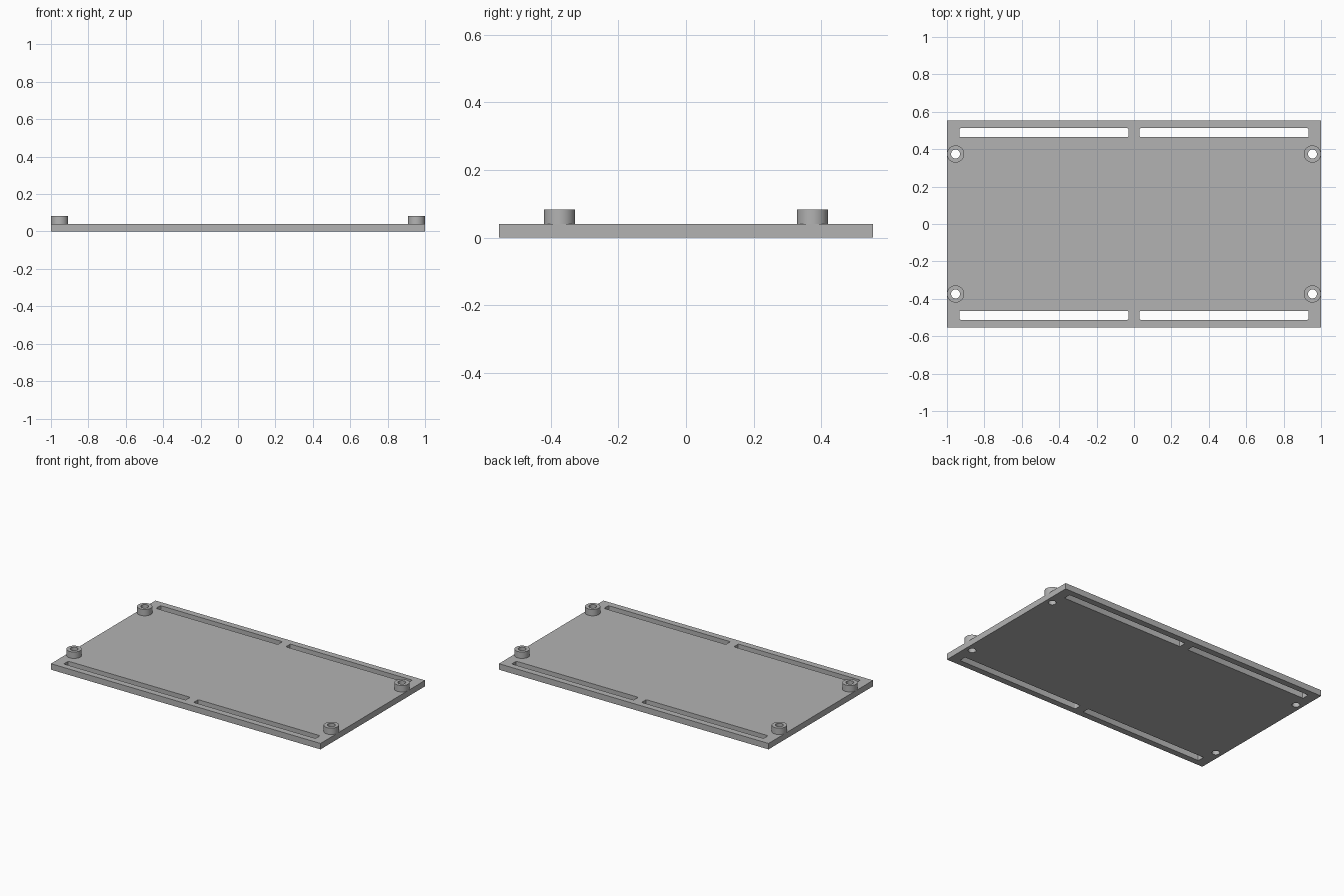
import bpy, bmesh
from mathutils import Matrix, Vector

cube = bpy.data.objects.get("Cube")
if cube:
    bpy.data.objects.remove(cube, do_unlink=True)

PLATE_H, POST_TOP = 0.04, 0.083
POST_R, HOLE_R = 0.046, 0.024
POST_X, POST_Y = 0.954, 0.374
CORNERS = [(sx, sy) for sx in (-1, 1) for sy in (-1, 1)]

grey = bpy.data.materials.new("grey plastic")
grey.use_nodes = True
colour = (0.45, 0.45, 0.45, 1)
grey.diffuse_color = colour
grey.node_tree.nodes["Principled BSDF"].inputs["Base Color"].default_value = colour


def add_object(name, bm):
    mesh = bpy.data.meshes.new(name)
    bm.to_mesh(mesh)
    bm.free()
    mesh.materials.append(grey)
    obj = bpy.data.objects.new(name, mesh)
    bpy.context.collection.objects.link(obj)
    return obj


def add_box(bm, centre, size, corner=0):
    verts = bmesh.ops.create_cube(bm, size=1)["verts"]
    bmesh.ops.scale(bm, vec=size, verts=verts)
    bmesh.ops.translate(bm, vec=centre, verts=verts)
    if corner:
        edges = {e for v in verts for e in v.link_edges
                 if abs((e.verts[0].co - e.verts[1].co).normalized().z) > 0.9}
        bmesh.ops.bevel(bm, geom=list(edges), offset=corner, segments=3,
                        profile=0.5, affect='EDGES')


def add_cylinder(bm, x, y, radius, low, high):
    bmesh.ops.create_cone(bm, cap_ends=True, segments=48, radius1=radius,
                          radius2=radius, depth=high - low,
                          matrix=Matrix.Translation((x, y, (low + high) / 2)))


# Base plate
bm = bmesh.new()
add_box(bm, (0, 0, PLATE_H / 2), (2, 1.108, PLATE_H))
plate = add_object("base_plate", bm)

# Cutters for the four long slots and the four screw holes
bm = bmesh.new()
for sx, sy in CORNERS:
    add_box(bm, (sx * 0.482, sy * 0.488, PLATE_H / 2), (0.904, 0.048, 0.2), 0.006)
    add_cylinder(bm, sx * POST_X, sy * POST_Y, HOLE_R, -0.1, 0.2)
cutter = add_object("slot_and_hole_cutter", bm)
cutter.hide_render = True
cutter.hide_set(True)

cut = plate.modifiers.new("slots and holes", 'BOOLEAN')
cut.operation = 'DIFFERENCE'
cut.solver = 'EXACT'
cut.object = cutter

# Apply the cut and drop the helper
bpy.context.view_layer.update()
graph = bpy.context.evaluated_depsgraph_get()
cut_mesh = bpy.data.meshes.new_from_object(plate.evaluated_get(graph))
plate.modifiers.clear()
plate.data = cut_mesh
bpy.data.objects.remove(cutter, do_unlink=True)

# Hollow standoffs: a wall profile spun around each screw hole
posts = []
for sx, sy in CORNERS:
    bm = bmesh.new()
    centre = Vector((sx * POST_X, sy * POST_Y, 0))
    wall = [bm.verts.new(centre + Vector((r, 0, z))) for r, z in (
        (HOLE_R, PLATE_H), (POST_R, PLATE_H), (POST_R, POST_TOP), (HOLE_R, POST_TOP))]
    edges = [bm.edges.new((wall[i], wall[i + 1])) for i in range(3)]
    edges.append(bm.edges.new((wall[3], wall[0])))
    bmesh.ops.spin(bm, geom=wall + edges, cent=centre, axis=(0, 0, 1),
                   angle=6.283185, steps=48, use_merge=True)
    bmesh.ops.remove_doubles(bm, verts=bm.verts, dist=0.0001)
    bmesh.ops.recalc_face_normals(bm, faces=bm.faces)
    side = ("back_" if sy > 0 else "front_") + ("left" if sx > 0 else "right")
    posts.append(add_object(side + "_standoff", bm))

# Smooth round walls with sharp rims
bpy.ops.object.select_all(action='DESELECT')
for obj in posts + [plate]:
    obj.select_set(True)
bpy.context.view_layer.objects.active = plate
bpy.ops.object.shade_smooth_by_angle(angle=0.52)
